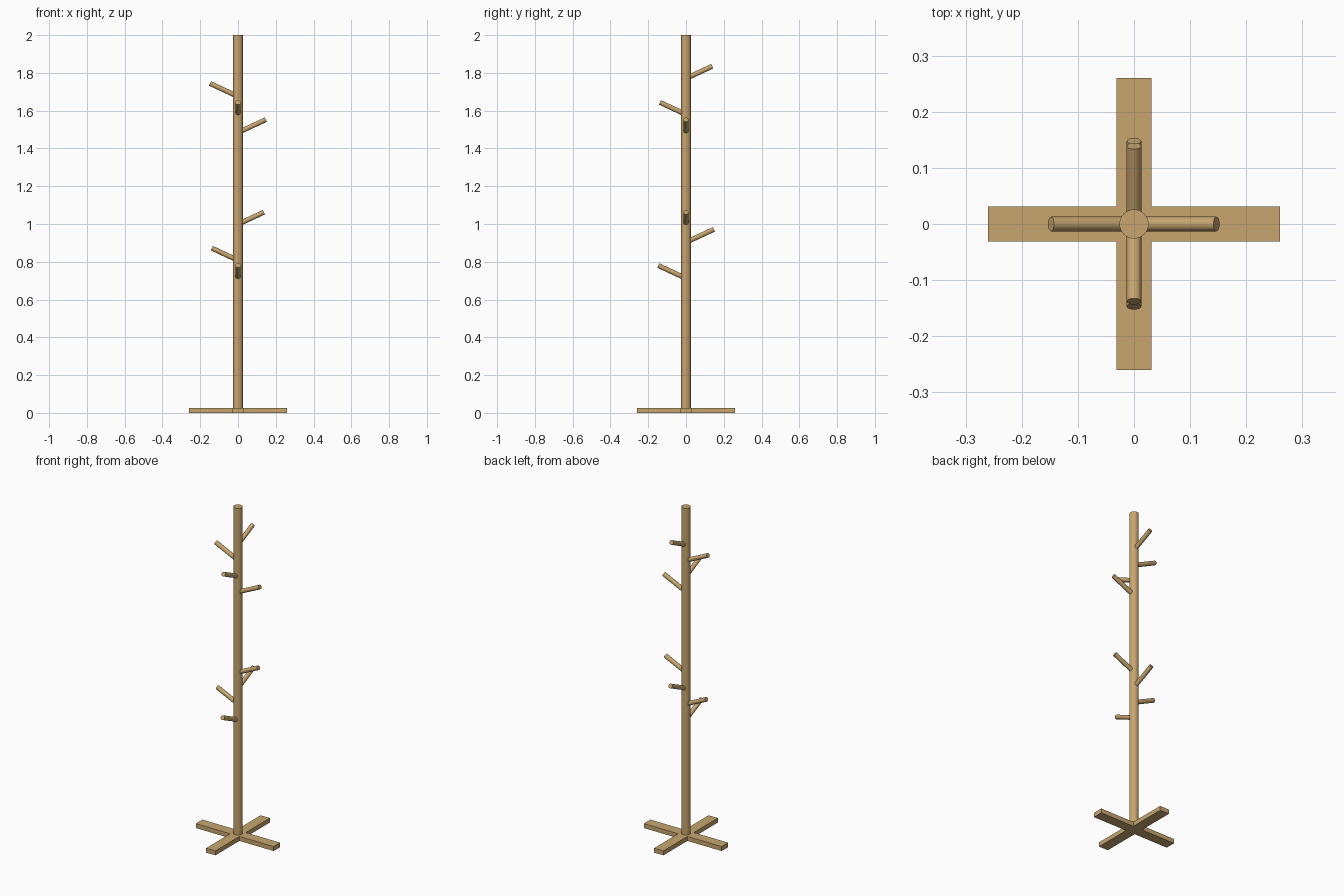
import bpy, bmesh, math
from mathutils import Vector

if "Cube" in bpy.data.objects:
    bpy.data.objects.remove(bpy.data.objects["Cube"])

wood = bpy.data.materials.new("light wood")
wood.diffuse_color = (0.58, 0.38, 0.16, 1)
wood.use_nodes = True
wood.node_tree.nodes["Principled BSDF"].inputs["Base Color"].default_value = wood.diffuse_color


def rod(name, start, end, radius, sides):
    """Round rod between two points."""
    start, end = Vector(start), Vector(end)
    axis = end - start
    bpy.ops.mesh.primitive_cylinder_add(vertices=sides, radius=radius, depth=axis.length,
                                        location=(start + end) / 2)
    ob = bpy.context.object
    ob.rotation_euler = axis.to_track_quat('Z', 'Y').to_euler()
    ob.name = name
    ob.data.materials.append(wood)
    bpy.ops.object.shade_smooth_by_angle(angle=math.radians(35))
    return ob


# Cross-shaped foot: one outline, extruded
L, W, H = 0.26, 0.031, 0.027
bm = bmesh.new()
outline = []
for i in range(4):
    c, s = round(math.cos(i * math.pi / 2)), round(math.sin(i * math.pi / 2))
    for x, y in ((L, -W), (L, W), (W, W)):
        outline.append(bm.verts.new((c * x - s * y, s * x + c * y, 0)))
face = bm.faces.new(outline)
ext = bmesh.ops.extrude_face_region(bm, geom=[face])
bmesh.ops.translate(bm, vec=(0, 0, H),
                    verts=[v for v in ext["geom"] if isinstance(v, bmesh.types.BMVert)])
bmesh.ops.recalc_face_normals(bm, faces=bm.faces)
mesh = bpy.data.meshes.new("cross_foot")
bm.to_mesh(mesh)
bm.free()
mesh.materials.append(wood)
bpy.context.collection.objects.link(bpy.data.objects.new("cross_foot", mesh))

# Upright pole
rod("pole", (0, 0, H / 2), (0, 0, 2.0), 0.026, 32)

# Pegs: two groups of four, spiralling up the pole and tilted upwards
front, back, left, right = (0, -1), (0, 1), (-1, 0), (1, 0)
groups = {
    "lower": (0.712, [(front, 0.147), (left, 0.138), (back, 0.148), (right, 0.137)]),
    "upper": (1.484, [(right, 0.147), (front, 0.138), (left, 0.148), (back, 0.139)]),
}
slope = math.tan(math.radians(25))
for group, (z0, pegs) in groups.items():
    for i, ((dx, dy), reach) in enumerate(pegs):
        z = z0 + i * 0.0955
        rod(f"{group}_peg_{i + 1}", (0, 0, z),
            (dx * reach, dy * reach, z + reach * slope), 0.013, 16)
